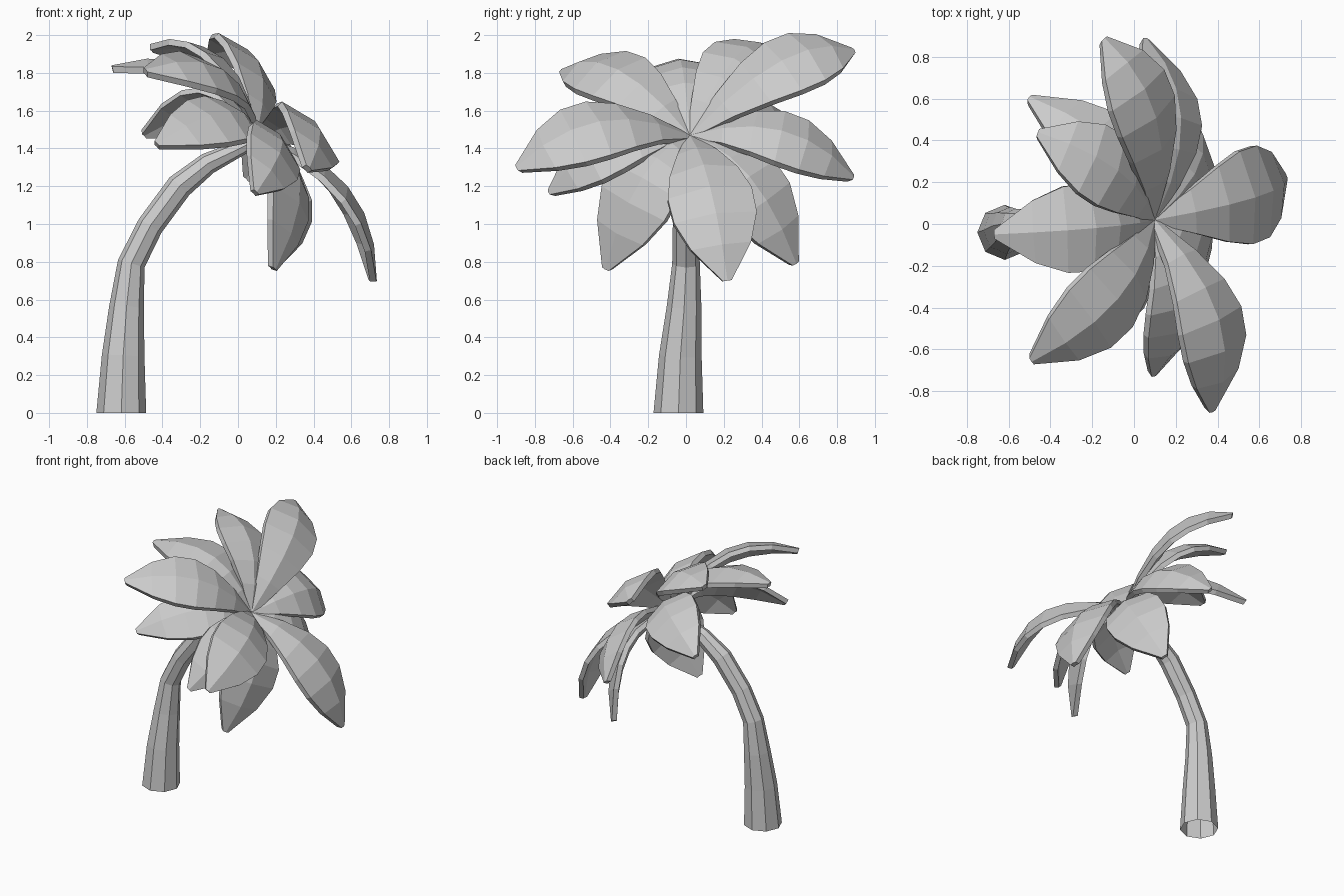
import bpy, bmesh
from math import cos, sin, pi
from mathutils import Vector

if "Cube" in bpy.data.objects:
    bpy.data.objects.remove(bpy.data.objects["Cube"], do_unlink=True)

grey = bpy.data.materials.new("plain grey")
grey.use_nodes = True
COLOUR = (0.6, 0.6, 0.6, 1)
grey.diffuse_color = COLOUR
grey.node_tree.nodes["Principled BSDF"].inputs["Base Color"].default_value = COLOUR


def loft(name, rings, open_start=False):
    """Skin a list of closed rings and cap the ends."""
    bm = bmesh.new()
    loops = [[bm.verts.new(p) for p in ring] for ring in rings]
    n = len(rings[0])
    for a, b in zip(loops, loops[1:]):
        for i in range(n):
            j = (i + 1) % n
            bm.faces.new((a[i], a[j], b[j], b[i]))
    start = bm.faces.new(loops[0])
    bm.faces.new(loops[-1])
    bmesh.ops.recalc_face_normals(bm, faces=bm.faces)
    if open_start:
        bm.faces.remove(start)
    mesh = bpy.data.meshes.new(name)
    bm.to_mesh(mesh)
    bm.free()
    mesh.materials.append(grey)
    obj = bpy.data.objects.new(name, mesh)
    bpy.context.collection.objects.link(obj)


# Leaning eight-sided trunk, open underneath: x, y, z, radius
path = [(-.618, -.04, 0, .132), (-.608, -.03, .3, .113), (-.59, -.01, .56, .092),
        (-.565, 0, .79, .073), (-.465, 0, .99, .07), (-.31, .01, 1.2, .07),
        (-.16, .02, 1.32, .058), (.02, .02, 1.405, .04), (.1, .02, 1.45, .03)]
centres = [Vector(p[:3]) for p in path]
rings = []
for i, c in enumerate(centres):
    ahead = centres[min(i + 1, len(path) - 1)] - centres[max(i - 1, 0)]
    if i == 0:
        ahead = Vector((0, 0, 1))
    u = Vector((0, 1, 0)).cross(ahead).normalized()
    v = ahead.cross(u).normalized()
    r = path[i][3]
    rings.append([c + r * (u * cos(k * pi / 4) + v * sin(k * pi / 4)) for k in range(8)])
loft("trunk", rings, open_start=True)

# Leaves: arched blades with a midrib fold, radiating about the leaning crown axis
HUB = Vector((.1, .02, 1.47))
AXIS = Vector((.7, 0, .7)).normalized()
WIDTHS = [.02, .1, .17, .21, .207, .15, .022]
COLUMNS = (-1, 0, 1)
THICK = .035


def leaf(name, tip, bulge, width, reach=.62):
    """Reach sets how far along the leaf its arch is highest."""
    tip = Vector(tip)
    control = HUB.lerp(tip, reach) + AXIS * bulge * 2
    side = AXIS.cross(tip - HUB).normalized()
    rings = []
    last = len(WIDTHS) - 1
    for i, w in enumerate(WIDTHS):
        t = i / last
        c = HUB * (1 - t) ** 2 + control * 2 * t * (1 - t) + tip * t * t
        ahead = (control - HUB) * (1 - t) + (tip - control) * t
        up = ahead.cross(side).normalized()
        w *= width
        top = [c + side * w * k - up * w * .24 * abs(k) for k in COLUMNS]
        under = [p - up * THICK for p in reversed(top)]
        rings.append(top + under)
    loft(name, rings)


LEAVES = [
    ("leaf_back_upper", (-.14, .89, 1.925), .2, .97),
    ("leaf_back_lower", (.06, .89, 1.25), .21, .9),
    ("leaf_back_right_lower", (-.5, .61, 1.49), .24, .93),
    ("leaf_back_right_upper", (-.46, .44, 1.95), .195, .9),
    ("leaf_right", (-.67, -.05, 1.84), .215, 1),
    ("leaf_front_right_upper", (-.49, -.66, 1.82), .215, .95),
    ("leaf_front_right_lower", (-.43, -.61, 1.43), .215, .87),
    ("leaf_front_upper", (.38, -.9, 1.3), .23, 1, .54),
    ("leaf_front_lower", (.1, -.73, 1.17), .195, .87),
    ("leaf_left", (.735, .22, .7), .2, 1.08, .57),
    ("leaf_front_left_low", (.2, -.43, .76), .245, 1.02),
    ("leaf_back_left_low", (.22, .585, .79), .23, 1),
]
for item in LEAVES:
    leaf(*item)
